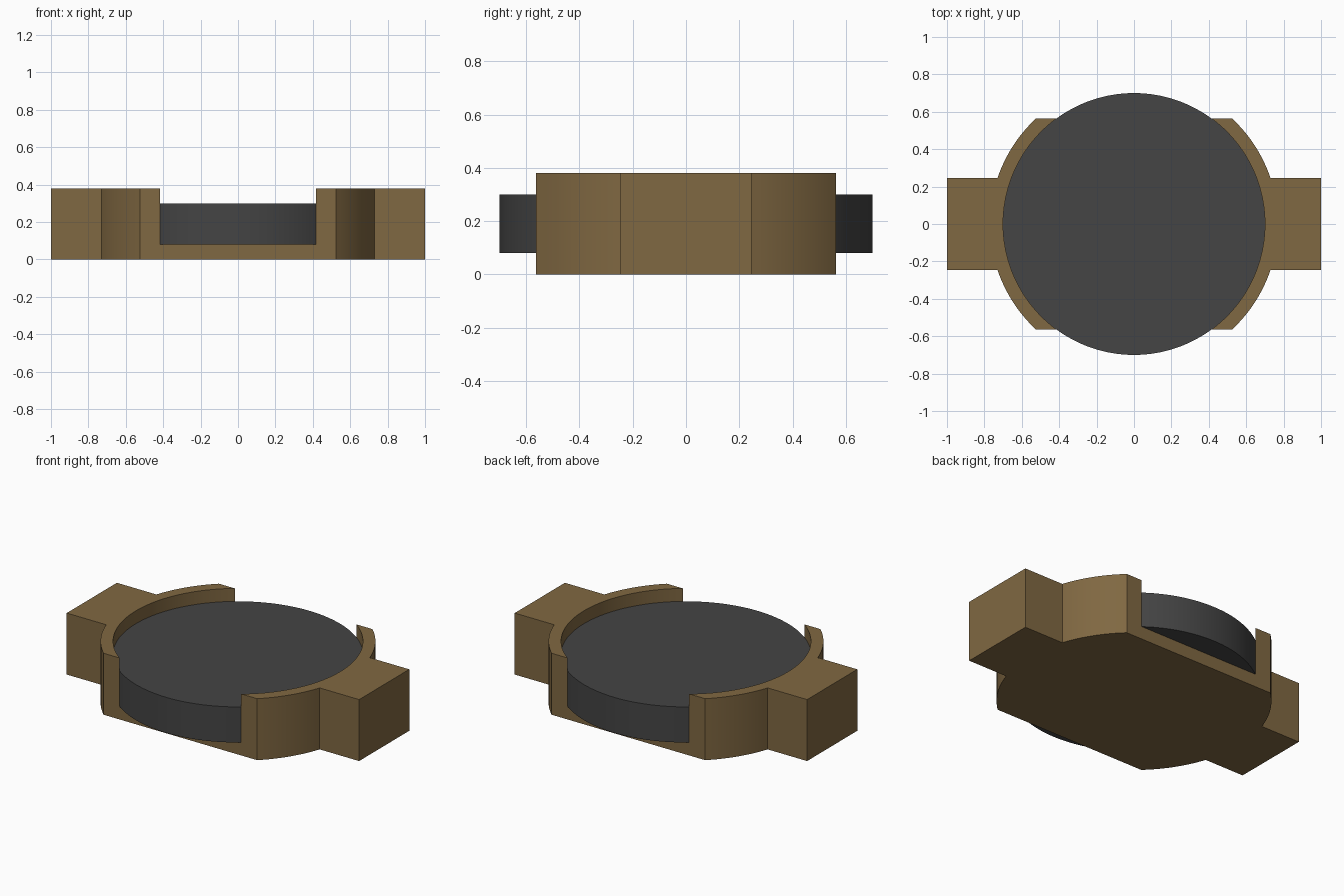
import bpy, bmesh, math

cube = bpy.data.objects.get("Cube")
if cube:
    bpy.data.objects.remove(cube, do_unlink=True)

R_OUT, R_IN = 0.77, 0.70          # holder ring radii
FLAT_Y, LUG_Y = 0.563, 0.245      # flat front/back cut, half width of side lugs
FLOOR, TOP, DISC_TOP = 0.08, 0.38, 0.30


def material(name, rgb):
    m = bpy.data.materials.new(name)
    m.use_nodes = True
    m.diffuse_color = (*rgb, 1)
    bsdf = next(n for n in m.node_tree.nodes if n.type == 'BSDF_PRINCIPLED')
    bsdf.inputs["Base Color"].default_value = (*rgb, 1)
    bsdf.inputs["Roughness"].default_value = 0.7
    return m


def prism(name, outline, z0, z1, mat):
    """Extrude a counter-clockwise outline from z0 to z1."""
    bm = bmesh.new()
    face = bm.faces.new([bm.verts.new((x, y, z0)) for x, y in outline])
    new = bmesh.ops.extrude_face_region(bm, geom=[face])["geom"]
    bmesh.ops.translate(bm, vec=(0, 0, z1 - z0),
                        verts=[v for v in new if isinstance(v, bmesh.types.BMVert)])
    bmesh.ops.recalc_face_normals(bm, faces=bm.faces[:])
    mesh = bpy.data.meshes.new(name)
    bm.to_mesh(mesh)
    bm.free()
    mesh.materials.append(mat)
    obj = bpy.data.objects.new(name, mesh)
    bpy.context.collection.objects.link(obj)
    return obj


def smooth(obj):
    bpy.ops.object.select_all(action='DESELECT')
    obj.select_set(True)
    bpy.context.view_layer.objects.active = obj
    bpy.ops.object.shade_smooth_by_angle(angle=math.radians(30))


def circle(radius, n=128):
    return [(radius * math.cos(2 * math.pi * i / n), radius * math.sin(2 * math.pi * i / n))
            for i in range(n)]


brown = material("bronze brown", (0.216, 0.138, 0.054))
grey = material("dark grey", (0.058, 0.058, 0.058))

# Holder outline: lug corner, then an arc up to the flat edge, mirrored to all quarters
a0, a1 = math.asin(LUG_Y / R_OUT), math.asin(FLAT_Y / R_OUT)
angles = [a0 + (a1 - a0) * i / 12 for i in range(13)]
quarter = [(1.0, LUG_Y)] + [(R_OUT * math.cos(a), R_OUT * math.sin(a)) for a in angles]
half = quarter + [(-x, y) for x, y in reversed(quarter)]
outline = half + [(-x, -y) for x, y in half]
holder = prism("holder", outline, 0, TOP, brown)

# Round pocket cut into the holder, open at front and back
cutter = prism("pocket_cutter", circle(R_IN), FLOOR, TOP + 0.2, brown)
cutter.hide_render = True
mod = holder.modifiers.new("pocket", 'BOOLEAN')
mod.operation, mod.solver, mod.object = 'DIFFERENCE', 'EXACT', cutter
bpy.ops.object.select_all(action='DESELECT')
holder.select_set(True)
bpy.context.view_layer.objects.active = holder
bpy.ops.object.modifier_apply(modifier=mod.name)
bpy.data.objects.remove(cutter, do_unlink=True)
smooth(holder)

# Disc resting in the pocket
disc = prism("disc", circle(R_IN), FLOOR, DISC_TOP, grey)
smooth(disc)
